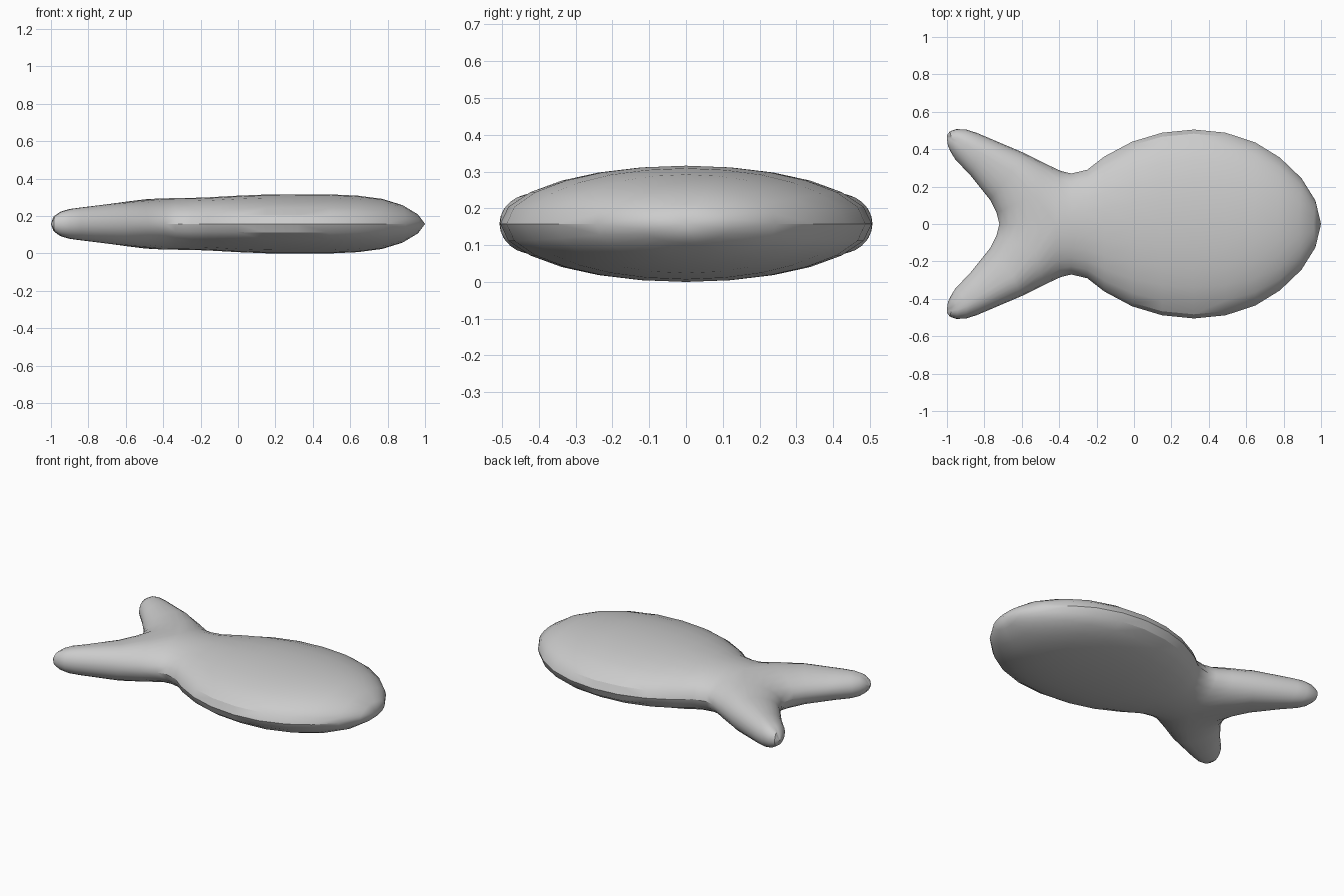
import bpy, bmesh, math
from mathutils import Vector

if "Cube" in bpy.data.objects:
    bpy.data.objects.remove(bpy.data.objects["Cube"])

MID = 0.158

# Tail stations: outer edge, ridge, inner edge (x, y each), ridge height
tail = [
    ((-1.0, .475), (-1.0, .465), (-1.0, .455), 0.0),
    ((-.985, .495), (-.975, .458), (-.995, .42), .045),
    ((-.95, .507), (-.94, .445), (-.98, .385), .067),
    ((-.90, .506), (-.89, .42), (-.955, .345), .081),
    ((-.84, .487), (-.83, .385), (-.87, .255), .089),
    ((-.60, .385), (-.65, .28), (-.77, .13), .111),
    ((-.48, .325), (-.53, .15), (-.735, .06), .125),
    ((-.39, .283), (-.42, 0), (-.72, 0), .136),
]
# Body stations: x, half width, centre x, centre height
body = [
    (-.335, .27, -.335, .138), (-.25, .29, -.25, .139), (-.16, .36, -.16, .142),
    (-.01, .44, 0, .151), (.15, .488, .15, .157), (.32, .505, .32, .158),
    (.49, .488, .49, .158), (.65, .435, .64, .151), (.78, .355, .77, .134),
    (.895, .245, .88, .100), (.97, .125, .96, .052), (1.0, 0, 1.0, 0),
]
ANGLES = [math.radians(a) for a in (0, 17, 33, 48, 62, 76, 90)]
N = len(ANGLES)


def rounded(edge, ridge, h):
    """Elliptic profile rising from the rim to the ridge."""
    e, r = Vector(edge), Vector(ridge)
    pts = []
    for a in ANGLES:
        p = r.lerp(e, math.cos(a))
        pts.append((p.x, p.y, h * math.sin(a)))
    return pts


# One quarter of the fish, lofted from tail tip to nose
bm = bmesh.new()
rows = []
for o, r, i, h in tail:
    pts = rounded(o, r, h) + rounded(i, r, h)[-2::-1]
    rows.append([bm.verts.new(p) for p in pts])
for x, w, cx, h in body:
    rows.append([bm.verts.new(p) for p in rounded((x, w), (cx, 0), h)])
for a, b in zip(rows, rows[1:]):
    for j in range(min(len(a), len(b)) - 1):
        bm.faces.new((a[j], a[j + 1], b[j + 1], b[j]))
bmesh.ops.remove_doubles(bm, verts=bm.verts, dist=0.0005)
mesh = bpy.data.meshes.new("fish_body")
bm.to_mesh(mesh)
bm.free()

fish = bpy.data.objects.new("fish_body", mesh)
bpy.context.collection.objects.link(fish)
bpy.context.view_layer.objects.active = fish
fish.select_set(True)

# Mirror left/right and top/bottom
m = fish.modifiers.new("mirror", 'MIRROR')
m.use_axis = (False, True, True)
m.merge_threshold = 0.0005
bpy.ops.object.modifier_apply(modifier=m.name)
fish.location.z = MID
bpy.ops.object.shade_smooth_by_angle(angle=math.radians(30))
